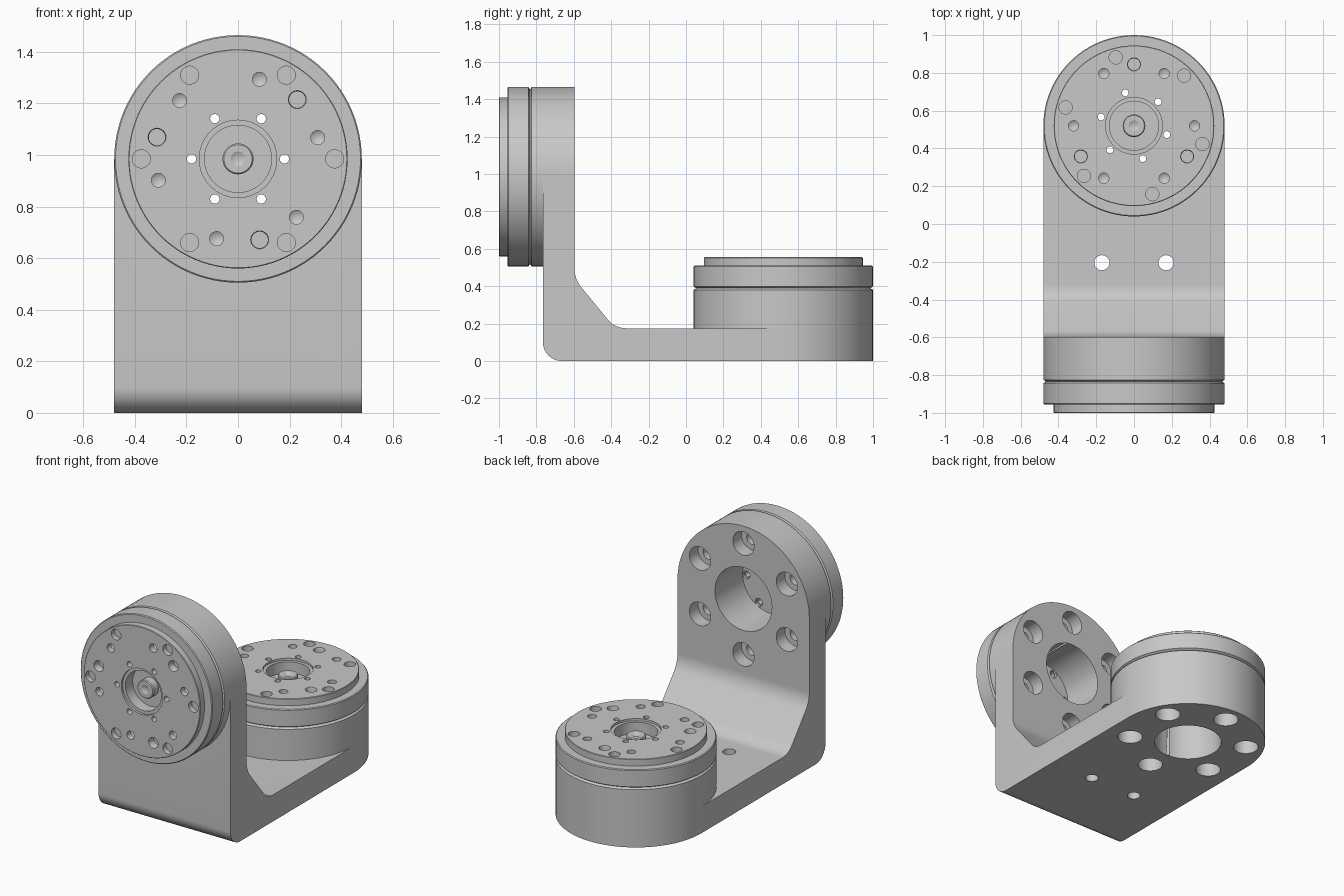
import bpy, bmesh, math
from mathutils import Matrix, Vector

if "Cube" in bpy.data.objects:
    bpy.data.objects.remove(bpy.data.objects["Cube"])

R = 0.48              # outer radius of joints and half width of bracket
WALL_Z, BASE_Y = 0.985, 0.52

metal = bpy.data.materials.new("brushed grey")
metal.use_nodes = True
GREY = (0.58, 0.58, 0.58, 1)
metal.diffuse_color = GREY
metal.node_tree.nodes["Principled BSDF"].inputs["Base Color"].default_value = GREY


def finish(bm, name):
    bmesh.ops.recalc_face_normals(bm, faces=bm.faces)
    mesh = bpy.data.meshes.new(name)
    bm.to_mesh(mesh)
    bm.free()
    mesh.materials.append(metal)
    ob = bpy.data.objects.new(name, mesh)
    bpy.context.collection.objects.link(ob)
    return ob


def lathe(bm, profile, matrix, steps=32):
    """Revolve (radius, height) points, starting and ending on the axis."""
    rings = []
    for r, z in profile:
        if r == 0:
            rings.append([bm.verts.new(matrix @ Vector((0, 0, z)))] * steps)
        else:
            rings.append([bm.verts.new(matrix @ Vector((r * math.cos(math.tau * i / steps),
                          r * math.sin(math.tau * i / steps), z))) for i in range(steps)])
    for a, b in zip(rings, rings[1:]):
        for i in range(steps):
            j = (i + 1) % steps
            bm.faces.new(dict.fromkeys((a[i], a[j], b[j], b[i])))


def rod(bm, r, top, bottom, matrix, steps=32):
    lathe(bm, [(0, top), (r, top), (r, bottom), (0, bottom)], matrix, steps)


def boolean(ob, other, operation):
    mod = ob.modifiers.new("cut", 'BOOLEAN')
    mod.object, mod.operation, mod.solver = other, operation, 'EXACT'
    bpy.context.view_layer.update()
    mesh = bpy.data.meshes.new_from_object(ob.evaluated_get(bpy.context.evaluated_depsgraph_get()))
    ob.modifiers.clear()
    ob.data = mesh


def rounded(corners, steps=10):
    """Outline with each (y, z, tangent length) corner rounded to an arc."""
    out = []
    for i, (y, z, t) in enumerate(corners):
        c = Vector((y, z))
        if not t:
            out.append(c)
            continue
        u = (Vector(corners[i - 1][:2]) - c).normalized()
        v = (Vector(corners[(i + 1) % len(corners)][:2]) - c).normalized()
        centre = c + (u + v) * t / (1 + u.dot(v))
        a, b = c + u * t - centre, c + v * t - centre
        out += [centre + a.lerp(b, k / steps).normalized() * a.length for k in range(steps + 1)]
    return out


def around(m, radius, start, count):
    for k in range(count):
        a = math.radians(start) + math.tau * k / count
        yield m @ Matrix.Translation((radius * math.cos(a), radius * math.sin(a), 0))


# Angled bracket: side outline pushed across the width
bm = bmesh.new()
outline = rounded([(-0.765, 0, 0.1), (BASE_Y, 0, 0), (BASE_Y, 0.175, 0), (-0.38, 0.175, 0.06),
                   (-0.597, 0.44, 0.06), (-0.597, WALL_Z, 0), (-0.765, WALL_Z, 0)])
side = bm.faces.new([bm.verts.new((-R, p.x, p.y)) for p in outline])
grown = bmesh.ops.extrude_face_region(bm, geom=[side])["geom"]
bmesh.ops.translate(bm, vec=(2 * R, 0, 0), verts=[v for v in grown if isinstance(v, bmesh.types.BMVert)])
bm.faces.ensure_lookup_table()
bracket = finish(bm, "bracket")

# Joint frames: origin on the output face, local z pointing outwards
front = Matrix.Translation((0, -1, WALL_Z)) @ Matrix.Rotation(math.pi / 2, 4, 'X')
top = Matrix.Translation((0, BASE_Y, 0.555))
joints = [("front", front, 0.403, 0), ("top", top, 0.555, 45)]
parts = [bracket]

for name, m, depth, spin in joints:
    # Fixed housing merged into the bracket
    bm = bmesh.new()
    lathe(bm, [(0, -0.166), (0.466, -0.166), (R, -0.175), (R, -depth), (0, -depth)], m, 96)
    housing = finish(bm, "housing")
    boolean(bracket, housing, 'UNION')
    bpy.data.objects.remove(housing)

    # Turning ring with raised output flange
    bm = bmesh.new()
    lathe(bm, [(0, 0), (0.422, 0), (0.425, -0.003), (0.425, -0.045), (0.475, -0.045),
               (R, -0.05), (R, -0.157), (0.466, -0.166), (0, -0.166)], m, 96)
    rotor = finish(bm, name + "_output_rotor")
    parts.append(rotor)

    # Centre recess and rear bore
    bm = bmesh.new()
    lathe(bm, [(0, 0.02), (0.15, 0.02), (0.15, -0.015), (0.13, -0.015), (0.13, -0.09), (0, -0.09)], m, 64)
    rod(bm, 0.207, -0.115, -depth - 0.05, m, 64)
    bores = finish(bm, "bore_cutter")

    # Bolt holes on the output face and the rear
    bm = bmesh.new()
    for h in around(m, 0.375, spin, 6):
        rod(bm, 0.035, 0.02, -0.035, h)
    for h in around(m, 0.325, 45 + spin, 3):
        lathe(bm, [(0, 0.01), (0.038, 0.01), (0.032, -0.01), (0.032, -0.05), (0, -0.05)], h)
    for h in around(m, 0.32, 15 + spin, 6):
        lathe(bm, [(0, 0.02), (0.027, 0.02), (0.027, -0.04), (0, -0.058)], h)
    for h in around(m, 0.18, spin, 6):
        lathe(bm, [(0, 0.02), (0.018, 0.02), (0.018, -0.1), (0.026, -0.1), (0.026, -0.13), (0, -0.13)], h)
    for h in around(m, 0.365, 30, 6):
        back = -depth
        lathe(bm, [(0, back + 0.17), (0.04, back + 0.17), (0.04, back + 0.09), (0.077, back + 0.09),
                   (0.077, back - 0.05), (0, back - 0.05)], h)
    holes = finish(bm, "hole_cutter")

    for target in (bracket, rotor):
        for cutter in (bores, holes):
            boolean(target, cutter, 'DIFFERENCE')
    for cutter in (bores, holes):
        bpy.data.objects.remove(cutter)

    # Centre post with a conical dimple
    bm = bmesh.new()
    lathe(bm, [(0, -0.05), (0.028, -0.035), (0.055, -0.035),
               (0.06, -0.041), (0.06, -0.095), (0, -0.095)], m)
    parts.append(finish(bm, name + "_centre_post"))

# Two mounting holes through the base
bm = bmesh.new()
for x in (-0.17, 0.17):
    rod(bm, 0.04, 0.3, -0.1, Matrix.Translation((x, -0.205, 0)))
mounts = finish(bm, "mount_cutter")
boolean(bracket, mounts, 'DIFFERENCE')
bpy.data.objects.remove(mounts)

# Smooth curved walls, crisp edges
bpy.ops.object.select_all(action='DESELECT')
for ob in parts:
    ob.select_set(True)
bpy.context.view_layer.objects.active = bracket
bpy.ops.object.shade_smooth_by_angle(angle=math.radians(25))
